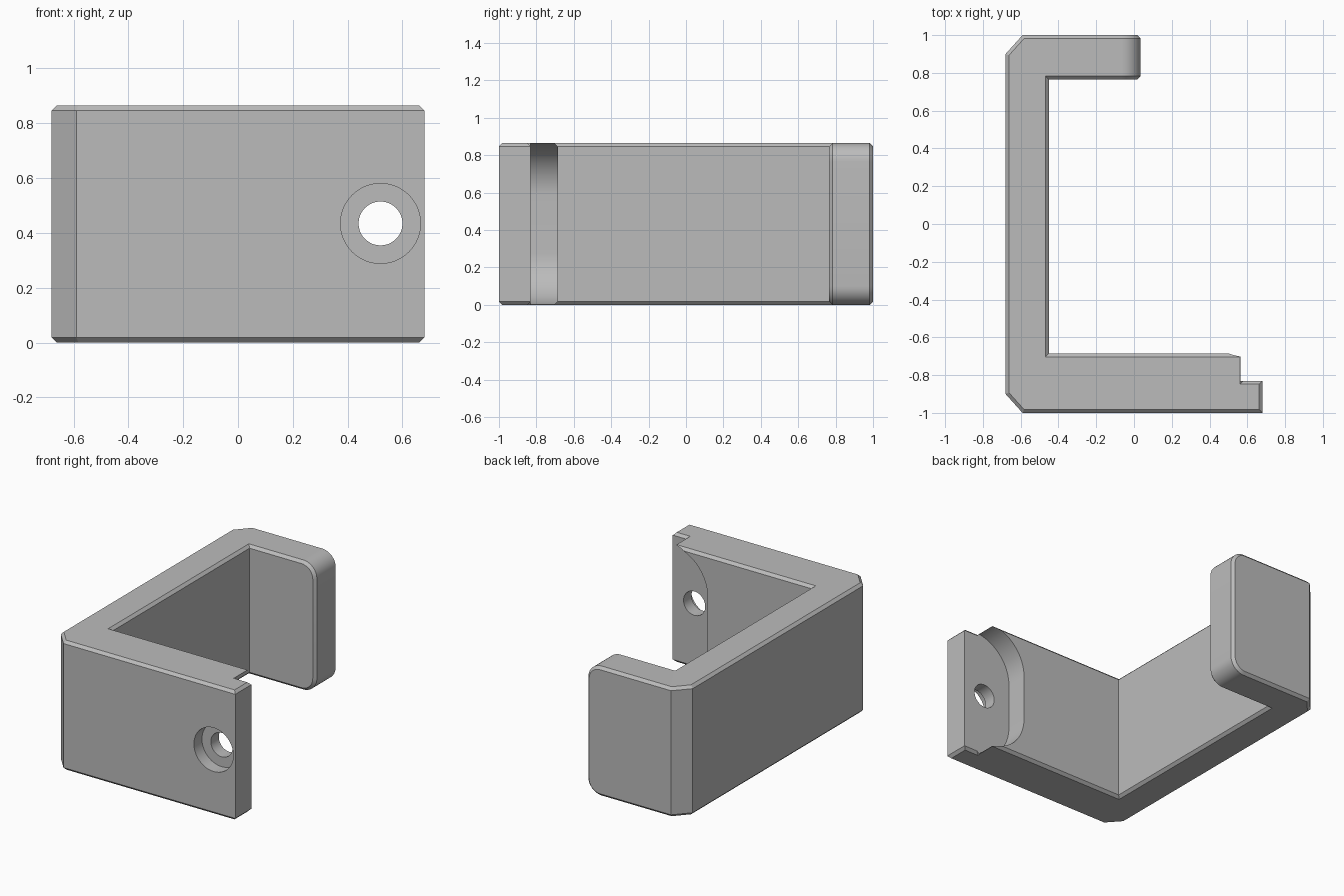
import bpy, bmesh, math
from mathutils import Vector

if "Cube" in bpy.data.objects:
    bpy.data.objects.remove(bpy.data.objects["Cube"], do_unlink=True)

H = 0.865          # bracket height
CHAMFER = 0.018
ARM_END = 0.035    # x of the short arm's tip

grey = bpy.data.materials.new("plain grey")
grey.use_nodes = True
grey.diffuse_color = (0.5, 0.5, 0.5, 1)
grey.node_tree.nodes["Principled BSDF"].inputs["Base Color"].default_value = (0.5, 0.5, 0.5, 1)


def prism(bm, points, direction):
    """Extrude a closed outline into a solid."""
    face = bm.faces.new([bm.verts.new(p) for p in points])
    ext = bmesh.ops.extrude_face_region(bm, geom=[face])
    moved = [g for g in ext["geom"] if isinstance(g, bmesh.types.BMVert)]
    bmesh.ops.translate(bm, verts=moved, vec=Vector(direction))
    bmesh.ops.recalc_face_normals(bm, faces=bm.faces[:])


def make_object(name, bm):
    mesh = bpy.data.meshes.new(name)
    bm.to_mesh(mesh)
    bm.free()
    mesh.materials.append(grey)
    obj = bpy.data.objects.new(name, mesh)
    bpy.context.collection.objects.link(obj)
    return obj


def arc(cx, cz, r, start, end, y, n):
    angles = [math.radians(start + (end - start) * i / n) for i in range(n + 1)]
    return [(cx + r * math.cos(a), y, cz + r * math.sin(a)) for a in angles]


# Hook-shaped body from its plan outline
outline = [(-0.59, -1), (0.68, -1), (0.68, -0.83), (0.58, -0.83), (0.58, -0.685),
           (-0.45, -0.685), (-0.45, 0.765), (ARM_END, 0.765), (ARM_END, 1),
           (-0.59, 1), (-0.68, 0.9), (-0.68, -0.9)]
bm = bmesh.new()
prism(bm, [(x, y, 0) for x, y in outline], (0, 0, H))


def at_tip(edge):
    return all(abs(v.co.x - ARM_END) < 1e-4 for v in edge.verts)


def vertical(edge):
    a, b = (v.co for v in edge.verts)
    return abs(a.z - b.z) > 0.99 * (a - b).length


# Round the short arm's upper and lower tip corners
tip = [e for e in bm.edges if at_tip(e) and not vertical(e)]
bmesh.ops.bevel(bm, geom=tip, offset=0.1, segments=10, profile=0.5, affect='EDGES')
bm.normal_update()

# Small chamfer round the top, the bottom and the tip
rims = [e for e in bm.edges
        if e.calc_face_angle(0) > 1 and (not vertical(e) or at_tip(e) or e.verts[0].co.x > -0.1
                                         and e.verts[0].co.y > 0)]
bmesh.ops.bevel(bm, geom=rims, offset=CHAMFER, segments=1, affect='EDGES')
bracket = make_object("bracket", bm)

# Rounded pocket behind the front plate
bm = bmesh.new()
floor_y, r, cx = -0.831, 0.28, 0.6
pocket = arc(cx, H / 2 + 0.153, r, 90, 180, floor_y, 20)
pocket += arc(cx, H / 2 - 0.153, r, 180, 270, floor_y, 20)
pocket += [(0.8, floor_y, H / 2 - 0.433), (0.8, floor_y, H / 2 + 0.433)]
prism(bm, pocket, (0, 0.3, 0))
cutters = [make_object("pocket_cutter", bm)]

# Screw hole with a flat-bottomed counterbore from the front
for name, radius, y0, depth in (("counterbore_cutter", 0.146, -1.1, 0.185),
                                ("hole_cutter", 0.08, -1.2, 0.6)):
    bm = bmesh.new()
    prism(bm, arc(0.52, H / 2 + 0.002, radius, 0, 352.5, y0, 47), (0, depth, 0))
    cutters.append(make_object(name, bm))

bpy.context.view_layer.objects.active = bracket
for cutter in cutters:
    cutter.hide_render = True
    mod = bracket.modifiers.new(cutter.name, 'BOOLEAN')
    mod.operation = 'DIFFERENCE'
    mod.solver = 'EXACT'
    mod.object = cutter
    bpy.ops.object.modifier_apply(modifier=mod.name)
    bpy.data.objects.remove(cutter, do_unlink=True)

bpy.ops.object.select_all(action='DESELECT')
bracket.select_set(True)
bpy.ops.object.shade_smooth_by_angle(angle=math.radians(25))
